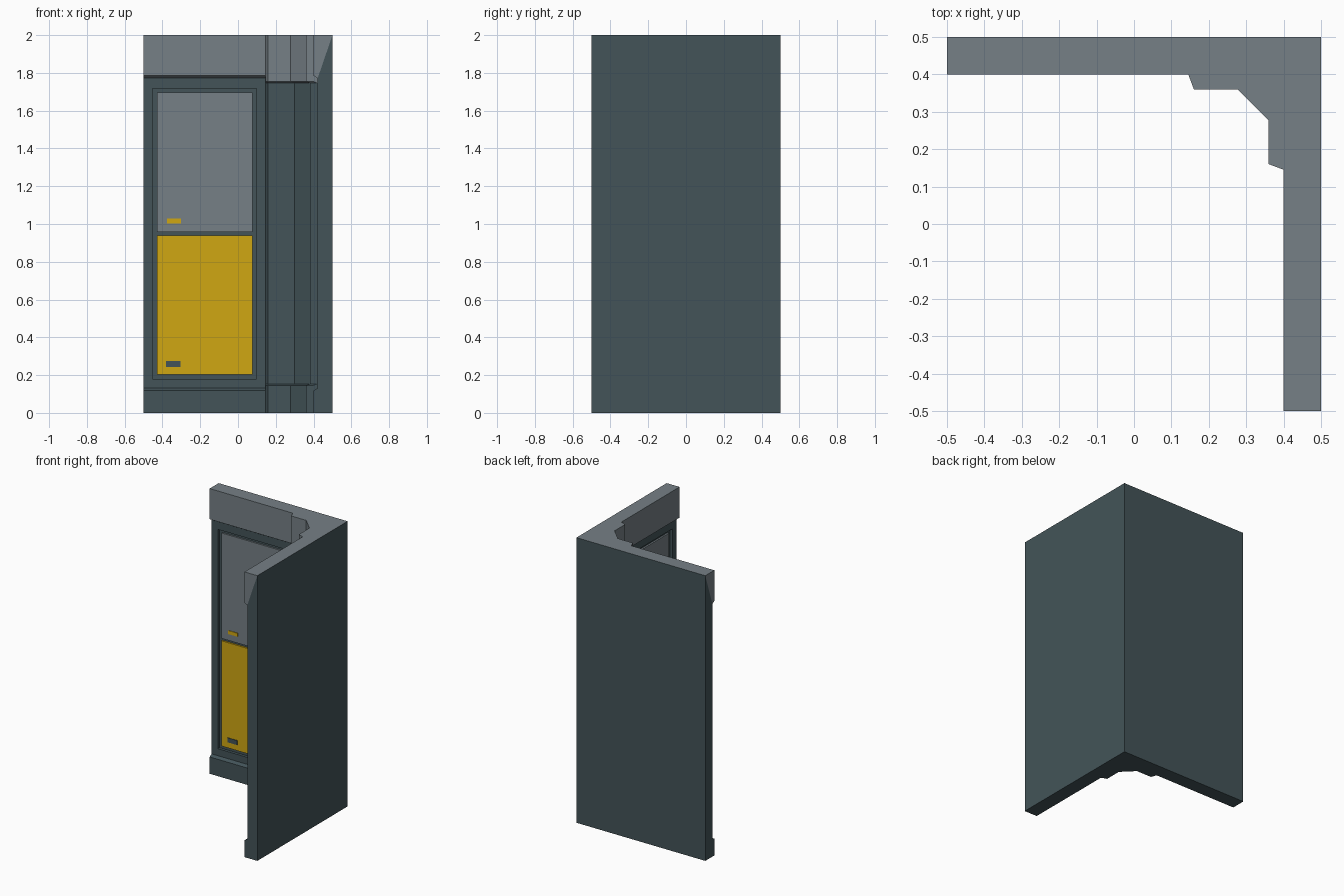
import bpy, bmesh

if "Cube" in bpy.data.objects:
    bpy.data.objects.remove(bpy.data.objects["Cube"])

def material(name, rgb):
    m = bpy.data.materials.new(name)
    m.diffuse_color = (*rgb, 1)
    m.use_nodes = True
    m.node_tree.nodes["Principled BSDF"].inputs["Base Color"].default_value = m.diffuse_color
    return m

DARK = material("dark_slate", (0.056, 0.088, 0.099))
GREY = material("light_grey", (0.180, 0.215, 0.238))
YELLOW = material("yellow", (0.630, 0.385, 0.006))

def finish(name, bm, mats):
    bmesh.ops.recalc_face_normals(bm, faces=bm.faces)
    me = bpy.data.meshes.new(name)
    bm.to_mesh(me)
    bm.free()
    for m in mats:
        me.materials.append(m)
    ob = bpy.data.objects.new(name, me)
    bpy.context.collection.objects.link(ob)
    return ob

def loft(name, rings, mats, rule=None):
    """Skin closed rings of points and cap both ends."""
    bm = bmesh.new()
    loops = [[bm.verts.new(p) for p in ring] for ring in rings]
    n = len(rings[0])
    for a, b in zip(loops, loops[1:]):
        for i in range(n):
            j = (i + 1) % n
            bm.faces.new((a[i], a[j], b[j], b[i]))
    bm.faces.new(loops[0])
    bm.faces.new(loops[-1])
    if rule:
        for f in bm.faces:
            f.material_index = rule(f)
    return finish(name, bm, mats)

def corner_sweep(name, profile, mat):
    """Sweep (depth, z) around the outer corner with a mitre."""
    return loft(name, [
        [(-0.5, 0.5 - d, z) for d, z in profile],
        [(0.5 - d, 0.5 - d, z) for d, z in profile],
        [(0.5 - d, -0.5, z) for d, z in profile]], [mat])

def box(name, x0, x1, y0, y1, z0, z1, mat, swap):
    """Box on the back wing; swap reflects it onto the right wing."""
    ring = [(x0, y0), (x1, y0), (x1, y1), (x0, y1)]
    if swap:
        ring = [(y, x) for x, y in ring]
    return loft(name, [[(x, y, z) for x, y in ring] for z in (z0, z1)], [mat])

# L-shaped wall with skirting, and the header with its sloped joint
wall = corner_sweep("wall", [(0, 0), (0.1, 0), (0.1, 0.118), (0.078, 0.131),
                             (0.078, 1.772), (0, 2)], DARK)
corner_sweep("header", [(0.078, 1.772), (0.1, 1.785), (0.1, 2), (0, 2)], GREY)

# Corner column: wide base and head, slimmer shaft
def column_ring(z, s):
    half = [(0.145, 0.46), (0.145, 0.4 + s), (0.16, 0.36 + s), (0.277 + s, 0.36 + s)]
    pts = half + [(y, x) for x, y in reversed(half)] + [(0.46, 0.46)]
    return [(x, y, z) for x, y in pts]

loft("corner_column",
     [column_ring(z, s) for z, s in ((0, 0), (0.146, 0), (0.154, 0.021),
                                     (1.746, 0.021), (1.754, 0), (2, 0))],
     [DARK, GREY], lambda f: int(f.calc_center_median().z > 1.748))

# Recessed door panels on both wings
for swap, wing in ((False, "back"), (True, "right")):
    cutter = box(wing + "_recess_cutter", -0.452, 0.098, 0.3, 0.442, 0.18, 1.718, DARK, swap)
    cutter.hide_render = True
    cutter.hide_viewport = True
    cut = wall.modifiers.new(wing + "_recess", 'BOOLEAN')
    cut.operation = 'DIFFERENCE'
    cut.solver = 'EXACT'
    cut.object = cutter
    box(wing + "_upper_panel", -0.428, 0.076, 0.43, 0.45, 0.957, 1.696, GREY, swap)
    box(wing + "_lower_panel", -0.428, 0.076, 0.43, 0.45, 0.202, 0.94, YELLOW, swap)
    # small marker plates
    box(wing + "_upper_plate", -0.376, -0.303, 0.426, 0.432, 1.003, 1.028, YELLOW, swap)
    box(wing + "_lower_plate", -0.38, -0.305, 0.426, 0.432, 0.243, 0.274, DARK, swap)
